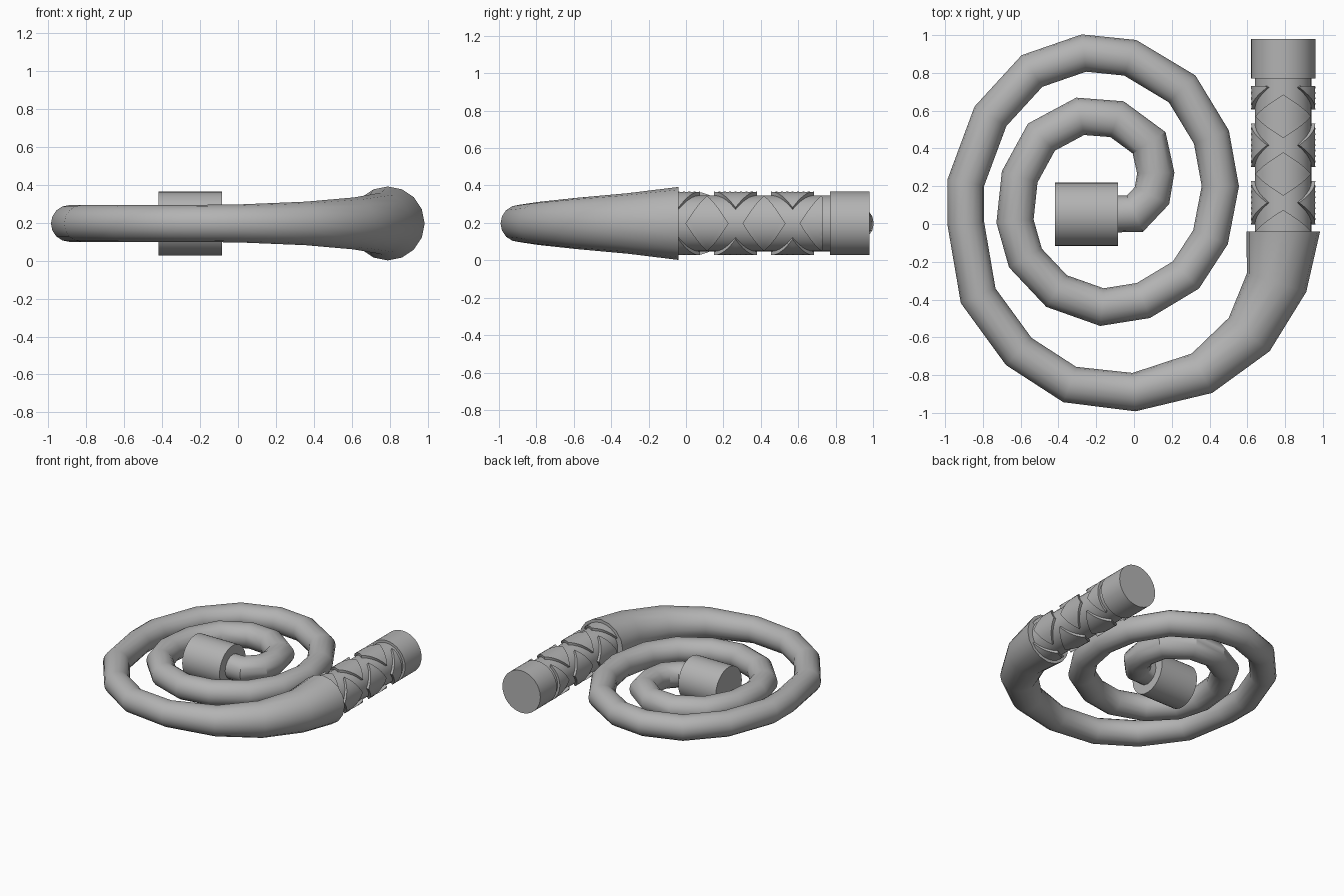
import bpy, bmesh
from math import sin, cos, pi, radians
from mathutils import Vector, Matrix

cube = bpy.data.objects.get("Cube")
if cube:
    bpy.data.objects.remove(cube, do_unlink=True)

GREY = (0.45, 0.45, 0.45, 1)
mat = bpy.data.materials.new("plain grey")
mat.use_nodes = True
mat.diffuse_color = GREY
mat.node_tree.nodes["Principled BSDF"].inputs["Base Color"].default_value = GREY

Z = 0.197          # height of the whole coil's centre line
HANDLE_X = 0.79


def finish(name, bm, angle=30):
    bmesh.ops.recalc_face_normals(bm, faces=bm.faces[:])
    mesh = bpy.data.meshes.new(name)
    bm.to_mesh(mesh)
    bm.free()
    mesh.materials.append(mat)
    ob = bpy.data.objects.new(name, mesh)
    bpy.context.collection.objects.link(ob)
    bpy.ops.object.select_all(action='DESELECT')
    ob.select_set(True)
    bpy.context.view_layer.objects.active = ob
    bpy.ops.object.shade_smooth_by_angle(angle=radians(angle))


def cylinder(name, centre, radius, length, axis):
    bm = bmesh.new()
    turn = Matrix.Rotation(pi / 2, 4, axis)
    bmesh.ops.create_cone(bm, cap_ends=True, segments=32, radius1=radius,
                          radius2=radius, depth=length,
                          matrix=Matrix.Translation(centre) @ turn)
    finish(name, bm)


def tube(name, path, radii, first_dir, last_dir, sides=16):
    """Sweep a circle along a flat path with mitred joints."""
    pts = [Vector(p) for p in path]
    dirs = [(b - a).normalized() for a, b in zip(pts, pts[1:])]
    bm = bmesh.new()
    rings = []
    for i, p in enumerate(pts):
        if i == 0:
            t, stretch = Vector(first_dir), 1
        elif i == len(pts) - 1:
            t, stretch = Vector(last_dir), 1
        else:
            t = (dirs[i - 1] + dirs[i]).normalized()
            stretch = 1 / t.dot(dirs[i])
        side = Vector((-t.y, t.x)) * stretch
        r = radii[min(i, len(radii) - 1)]
        ring = []
        for k in range(sides):
            a = 2 * pi * k / sides
            q = p + side * r * cos(a)
            ring.append(bm.verts.new((q.x, q.y, Z + r * sin(a))))
        rings.append(ring)
    for a, b in zip(rings, rings[1:]):
        for k in range(sides):
            n = (k + 1) % sides
            bm.faces.new((a[k], a[n], b[n], b[k]))
    bm.faces.new(rings[0])
    bm.faces.new(rings[-1])
    finish(name, bm)


# Coiled lash, from the handle inward to the tip
coil = [
    (.79, -.04), (.755, -.31), (.61, -.585), (.36, -.79), (0, -.89),
    (-.34, -.85), (-.61, -.675), (-.825, -.38), (-.89, 0), (-.89, .22),
    (-.76, .57), (-.54, .81), (-.265, .905), (-.02, .88), (.255, .715),
    (.41, .46), (.457, .20), (.405, -.07), (.275, -.27), (.05, -.405),
    (-.17, -.44), (-.41, -.355), (-.575, -.18), (-.63, .015), (-.605, .25),
    (-.49, .46), (-.285, .57), (-.09, .555), (.08, .43), (.115, .27),
    (.095, .15), (.005, .055), (-.12, .052),
]
tube("coiled_lash", coil, [.195, .162, .137, .115, .1, .097], (0, -1), (-1, 0))

# Weight on the end of the lash
cylinder("tip_weight", (-.252, .052, Z), .168, .335, 'Y')

# Handle core and pommel
cylinder("handle_core", (HANDLE_X, .36, Z), .15, .86, 'X')
cylinder("pommel", (HANDLE_X, .875, Z), .17, .21, 'X')


# Raised diamonds of the criss-cross grip
def grip_diamond(name, angle, y_mid, half_angle=radians(60), half_len=.115):
    bm = bmesh.new()
    bmesh.ops.create_grid(bm, x_segments=8, y_segments=8, size=1)
    res = bmesh.ops.extrude_face_region(bm, geom=bm.faces[:], use_keep_orig=True)
    outer = {v for v in res["geom"] if isinstance(v, bmesh.types.BMVert)}
    for v in bm.verts:
        r = .17 if v in outer else .14
        a = angle + half_angle * (v.co.x + v.co.y) / 2
        y = y_mid + half_len * (v.co.x - v.co.y) / 2
        v.co = (HANDLE_X + r * sin(a), y, Z + r * cos(a))
    for limit, way in ((.73, 1), (-.06, -1)):
        bmesh.ops.bisect_plane(bm, geom=bm.verts[:] + bm.edges[:] + bm.faces[:],
                               plane_co=(0, limit, 0), plane_no=(0, way, 0),
                               clear_outer=True)
    bmesh.ops.holes_fill(bm, edges=[e for e in bm.edges if e.is_boundary])
    finish(name, bm)


for quarter in range(4):
    start = -.04 if quarter % 2 == 0 else .1125
    for row in range(3):
        grip_diamond(f"grip_diamond_{quarter}_{row}", quarter * pi / 2,
                     start + .305 * row)
